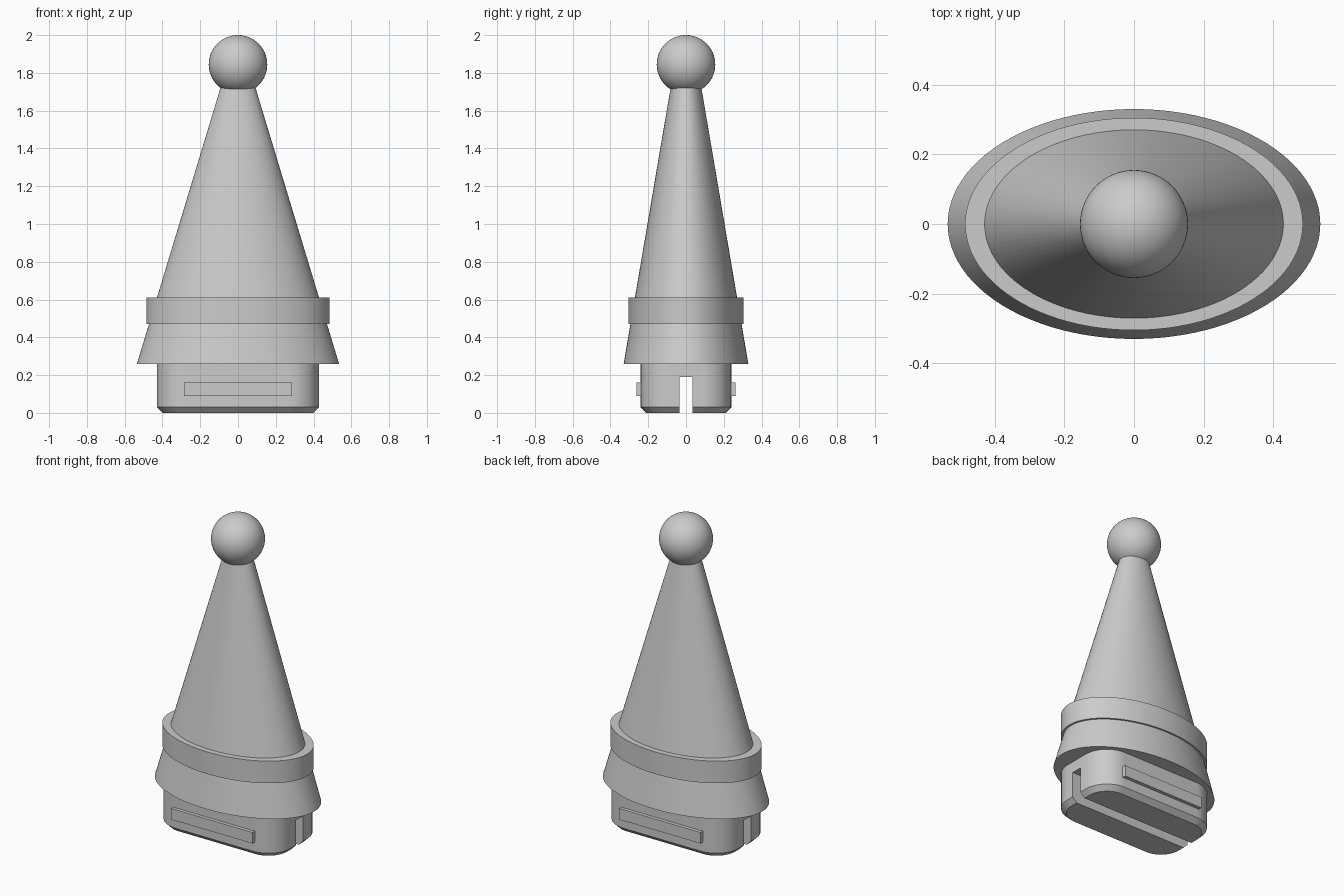
import bpy, bmesh
from math import sin, cos, pi, radians

cube = bpy.data.objects.get("Cube")
if cube:
    bpy.data.objects.remove(cube, do_unlink=True)

grey = bpy.data.materials.new("plain grey")
grey.use_nodes = True
grey.diffuse_color = (0.6, 0.6, 0.6, 1)
grey.node_tree.nodes["Principled BSDF"].inputs["Base Color"].default_value = (0.6, 0.6, 0.6, 1)


def ellipse(rx, ry, n=96):
    return [(rx * cos(2 * pi * i / n), ry * sin(2 * pi * i / n)) for i in range(n)]


def rounded_rect(hx, hy, r, n=12):
    pts = []
    for q, (sx, sy) in enumerate([(1, 1), (-1, 1), (-1, -1), (1, -1)]):
        for i in range(n + 1):
            a = pi / 2 * (q + i / n)
            pts.append((sx * (hx - r) + r * cos(a), sy * (hy - r) + r * sin(a)))
    return pts


def finish(name, bm):
    bmesh.ops.recalc_face_normals(bm, faces=bm.faces)
    mesh = bpy.data.meshes.new(name)
    bm.to_mesh(mesh)
    bm.free()
    mesh.materials.append(grey)
    obj = bpy.data.objects.new(name, mesh)
    bpy.context.collection.objects.link(obj)
    return obj


def loft(name, sections):
    """Closed solid through (z, outline) sections, bottom to top."""
    bm = bmesh.new()
    rings = [[bm.verts.new((x, y, z)) for x, y in outline] for z, outline in sections]
    for low, high in zip(rings, rings[1:]):
        for i in range(len(low)):
            j = (i + 1) % len(low)
            bm.faces.new((low[i], low[j], high[j], high[i]))
    bm.faces.new(rings[0][::-1])
    bm.faces.new(rings[-1])
    return finish(name, bm)


def box(name, lo, hi):
    bm = bmesh.new()
    bmesh.ops.create_cube(bm, size=1)
    for v in bm.verts:
        v.co = [(a + b) / 2 + c * (b - a) for a, b, c in zip(lo, hi, v.co)]
    return finish(name, bm)


def smooth(obj, angle=30):
    bpy.ops.object.select_all(action="DESELECT")
    obj.select_set(True)
    bpy.context.view_layer.objects.active = obj
    bpy.ops.object.shade_smooth_by_angle(angle=radians(angle))


# Tall oval cone and the band round it
cone = loft("hat_cone", [(0.26, ellipse(0.535, 0.33)), (1.73, ellipse(0.09, 0.08))])
band = loft("hat_band", [(0.47, ellipse(0.485, 0.305)), (0.61, ellipse(0.485, 0.305))])

# Ball on the tip
bm = bmesh.new()
bmesh.ops.create_uvsphere(bm, u_segments=64, v_segments=32, radius=0.155)
bmesh.ops.translate(bm, verts=bm.verts, vec=(0, 0, 1.845))
ball = finish("tip_ball", bm)

# Plug with a chamfered foot, split along its length by a slot
plug = loft("base_plug", [(0, rounded_rect(0.4, 0.21, 0.13)),
                          (0.03, rounded_rect(0.43, 0.24, 0.16)),
                          (0.3, rounded_rect(0.43, 0.24, 0.16))])
cutter = box("slot_cutter", (-1, -0.035, -0.1), (1, 0.035, 0.19))
cut = plug.modifiers.new("slot", "BOOLEAN")
cut.operation = "DIFFERENCE"
cut.solver = "EXACT"
cut.object = cutter
bpy.context.view_layer.objects.active = plug
bpy.ops.object.modifier_apply(modifier=cut.name)
bpy.data.objects.remove(cutter, do_unlink=True)

# Raised grip bars on both long sides
for name, side in (("front_grip_bar", -1), ("back_grip_bar", 1)):
    y = sorted((side * 0.22, side * 0.262))
    box(name, (-0.285, y[0], 0.09), (0.285, y[1], 0.16))

for part in (cone, band, ball, plug):
    smooth(part)
